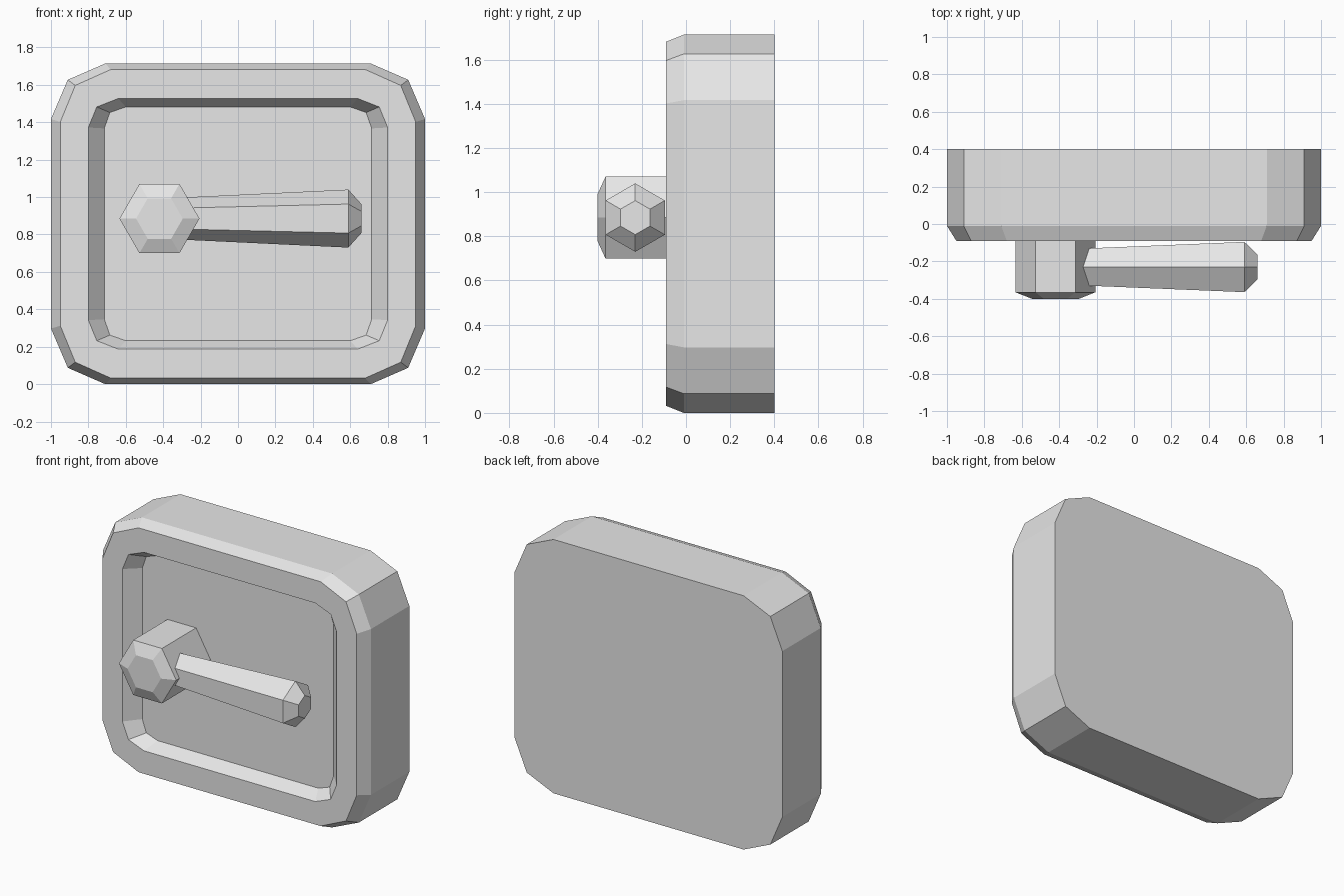
import bpy
import bmesh
import math
from mathutils import Vector

cube = bpy.data.objects.get("Cube")
if cube:
    bpy.data.objects.remove(cube, do_unlink=True)

grey = bpy.data.materials.new("plain grey")
grey.use_nodes = True
grey.diffuse_color = (0.8, 0.8, 0.8, 1)
grey.node_tree.nodes["Principled BSDF"].inputs["Base Color"].default_value = (0.8, 0.8, 0.8, 1)


def loft(name, rings):
    """Skin a list of equal-length point rings and cap both ends."""
    bm = bmesh.new()
    loops = [[bm.verts.new(p) for p in ring] for ring in rings]
    for a, b in zip(loops, loops[1:]):
        for i in range(len(a)):
            j = (i + 1) % len(a)
            bm.faces.new((a[i], a[j], b[j], b[i]))
    bm.faces.new(loops[0])
    bm.faces.new(loops[-1])
    bmesh.ops.recalc_face_normals(bm, faces=bm.faces)
    mesh = bpy.data.meshes.new(name)
    bm.to_mesh(mesh)
    bm.free()
    mesh.materials.append(grey)
    obj = bpy.data.objects.new(name, mesh)
    bpy.context.collection.objects.link(obj)
    return obj


def rounded_ring(y, corner):
    """Mirror one corner's (x, z) points into a closed outline at depth y."""
    mid = 0.857
    back = corner[::-1]
    pts = corner + [(-x, z) for x, z in back]
    pts += [(-x, -z) for x, z in corner] + [(x, -z) for x, z in back]
    return [(x, y, mid + z) for x, z in pts]


def hexagon(centre, radius, u, v):
    """Six points around centre, the first one lying along u."""
    angles = [i * math.pi / 3 for i in range(6)]
    return [Vector(centre) + radius * (math.cos(a) * Vector(u) + math.sin(a) * Vector(v))
            for a in angles]


# Wall plate: back, sides, front bevel, rim and sunken floor in one skin
outer = [(1.0, 0.56), (0.91, 0.77), (0.71, 0.857)]
front = [(0.95, 0.545), (0.87, 0.74), (0.68, 0.825)]
lip = [(0.80, 0.515), (0.755, 0.625), (0.64, 0.67)]
floor = [(0.715, 0.51), (0.685, 0.595), (0.60, 0.625)]
loft("wall_plate", [
    rounded_ring(0.40, outer),
    rounded_ring(-0.01, outer),
    rounded_ring(-0.09, front),
    rounded_ring(-0.09, lip),
    rounded_ring(0.0, floor),
])

# Hexagonal pivot knob with a chamfered face
X, Y, Z = (1, 0, 0), (0, 1, 0), (0, 0, 1)
loft("pivot_knob", [hexagon((-0.42, y, 0.885), r, X, Z)
                    for y, r in ((0.02, 0.214), (-0.365, 0.214), (-0.40, 0.125))])

# Lever handle flaring towards its chamfered tip
loft("lever_handle", [hexagon((x, -0.23, 0.885), r, Z, Y)
                      for x, r in ((-0.42, 0.107), (0.59, 0.155), (0.66, 0.077))])
